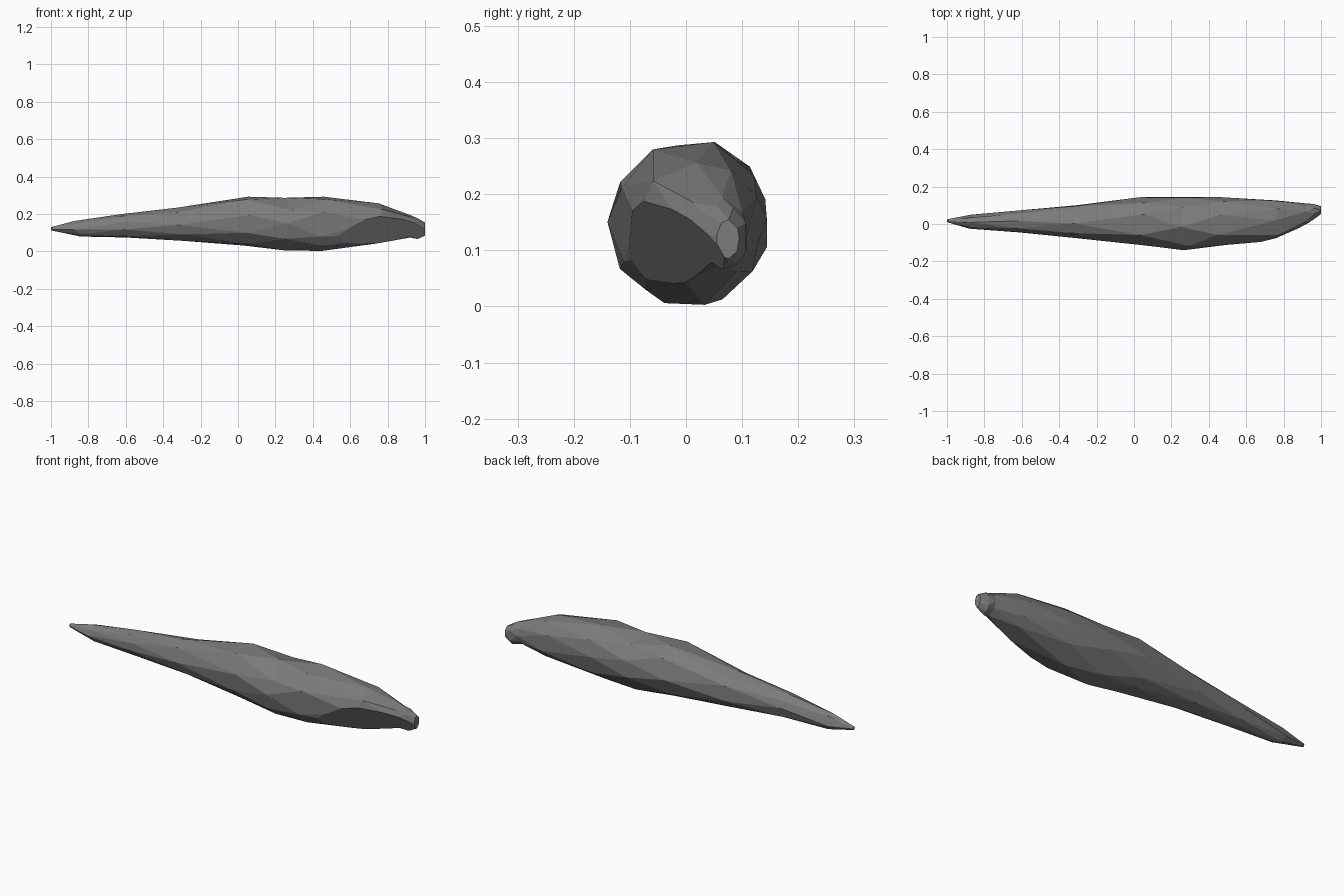
import bpy, bmesh, math, random
from mathutils import Vector

cube = bpy.data.objects.get("Cube")
if cube:
    bpy.data.objects.remove(cube, do_unlink=True)

random.seed(4)
SIDES = 9

# Stone material
stone = bpy.data.materials.new("dark_grey_stone")
stone.use_nodes = True
GREY = (0.2, 0.2, 0.2, 1)
stone.diffuse_color = GREY
bsdf = stone.node_tree.nodes["Principled BSDF"]
bsdf.inputs["Base Color"].default_value = GREY
bsdf.inputs["Roughness"].default_value = 0.9

# Sections along the shard: x, y min, y max, z min, z max
SECTIONS = [
    (-1.0, 0.01, 0.025, 0.113, 0.13),
    (-0.86, -0.025, 0.05, 0.08, 0.163),
    (-0.6, -0.045, 0.073, 0.075, 0.2),
    (-0.3, -0.075, 0.1, 0.057, 0.235),
    (0.04, -0.115, 0.143, 0.032, 0.293),
    (0.27, -0.14, 0.144, 0.006, 0.287),
    (0.46, -0.115, 0.144, 0.003, 0.293),
    (0.75, -0.09, 0.126, 0.045, 0.257),
    (0.92, -0.01, 0.11, 0.075, 0.195),
    (0.96, 0.02, 0.107, 0.066, 0.178),
    (1.0, 0.055, 0.095, 0.085, 0.155),
]


def fit(values, low, high):
    """Stretch values to span low..high exactly."""
    a, b = min(values), max(values)
    return [low + (v - a) / (b - a) * (high - low) for v in values]


def ring(bm, index, x, y0, y1, z0, z1):
    """Irregular polygon filling the given section."""
    step = 2 * math.pi / SIDES
    angles = [(i + 0.5 * (index % 2) + random.uniform(-0.2, 0.2)) * step
              for i in range(SIDES)]
    ys = fit([math.cos(a) for a in angles], y0, y1)
    zs = fit([math.sin(a) for a in angles], z0, z1)
    wobble = 0.0 if abs(x) > 0.9 else 0.025
    return [bm.verts.new((max(-1, min(1, x + random.uniform(-wobble, wobble))), y, z))
            for y, z in zip(ys, zs)]


# Faceted body: staggered rings joined by triangles
bm = bmesh.new()
rings = [ring(bm, i, *s) for i, s in enumerate(SECTIONS)]
for k, (a, b) in enumerate(zip(rings, rings[1:])):
    for i in range(SIDES):
        j = (i + 1) % SIDES
        if k % 2 == 0:
            bm.faces.new((a[i], a[j], b[i]))
            bm.faces.new((a[j], b[j], b[i]))
        else:
            bm.faces.new((a[i], a[j], b[j]))
            bm.faces.new((a[i], b[j], b[i]))
bm.faces.new(rings[0])
bm.faces.new(rings[-1])

# Large broken facet on the lower front of the blunt end
p, q, r = Vector((0.65, -0.1, 0.16)), Vector((0.95, 0.01, 0.16)), Vector((0.93, 0.05, 0.075))
normal = (r - p).cross(q - p).normalized()
cut = bmesh.ops.bisect_plane(bm, geom=bm.verts[:] + bm.edges[:] + bm.faces[:],
                             plane_co=p, plane_no=normal, clear_outer=True)
bmesh.ops.holes_fill(bm, edges=[e for e in bm.edges if e.is_boundary], sides=0)

# Merge nearly coplanar triangles into broad chipped planes
bmesh.ops.dissolve_limit(bm, angle_limit=math.radians(7), verts=bm.verts[:], edges=bm.edges[:])
bmesh.ops.recalc_face_normals(bm, faces=bm.faces[:])

mesh = bpy.data.meshes.new("stone_shard")
bm.to_mesh(mesh)
bm.free()
mesh.materials.append(stone)
shard = bpy.data.objects.new("stone_shard", mesh)
bpy.context.collection.objects.link(shard)
